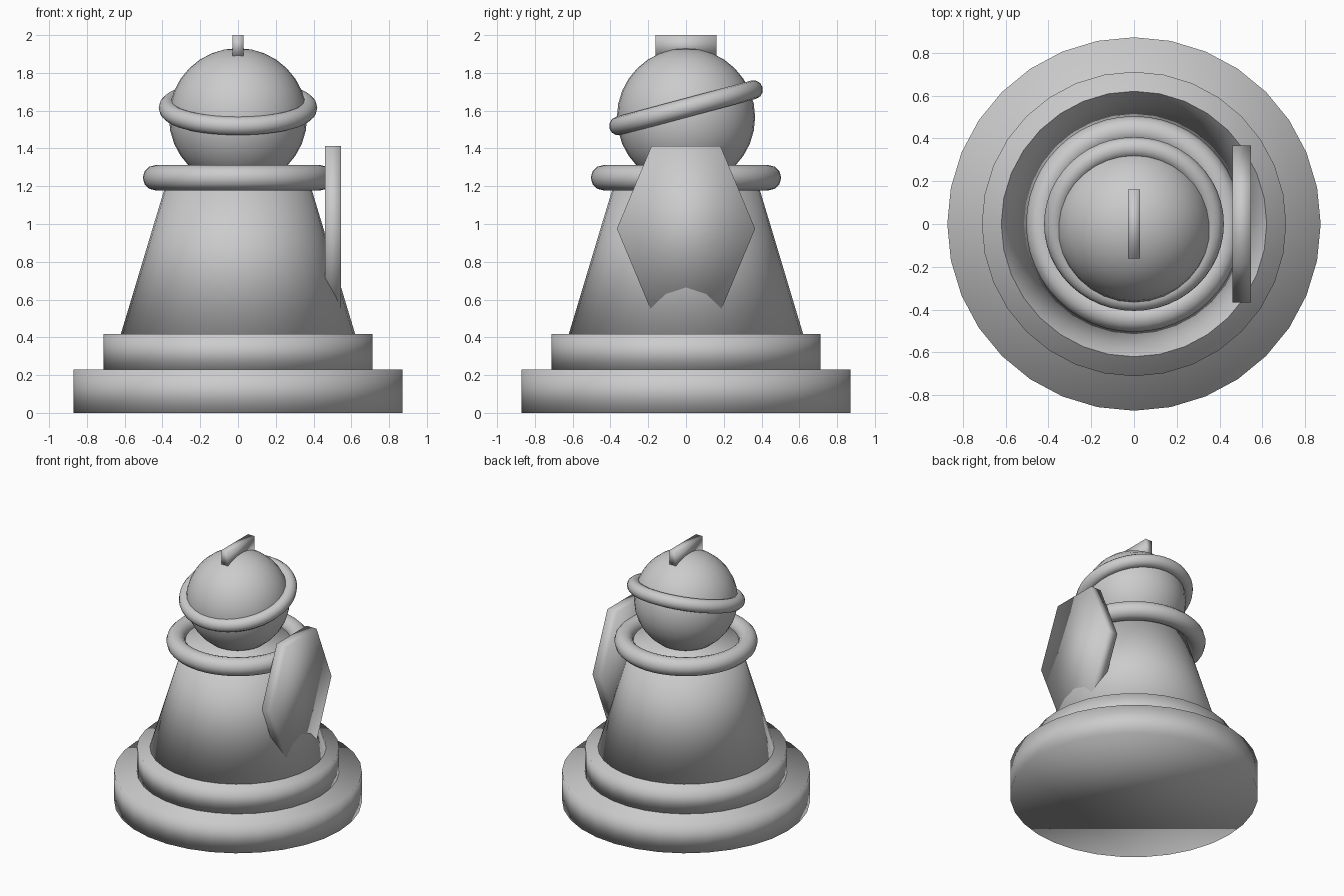
import bpy
from math import radians

if "Cube" in bpy.data.objects:
    bpy.data.objects.remove(bpy.data.objects["Cube"])


def finish(name, scale=(1, 1, 1)):
    obj = bpy.context.object
    obj.name = name
    obj.scale = scale
    bpy.ops.object.transform_apply(location=False, rotation=True, scale=True)
    bpy.ops.object.shade_smooth()
    return obj


def frustum(name, r1, r2, z0, z1):
    bpy.ops.mesh.primitive_cone_add(vertices=32, radius1=r1, radius2=r2,
                                    depth=z1 - z0, location=(0, 0, (z0 + z1) / 2))
    return finish(name)


def ring(name, major, minor, z, tilt=0):
    bpy.ops.mesh.primitive_torus_add(major_radius=major, minor_radius=minor,
                                     major_segments=48, minor_segments=12,
                                     location=(0, 0, z), rotation=(radians(tilt), 0, 0))
    return finish(name)


# Stepped base and tapered body
frustum("base_lower", 0.872, 0.872, 0.0, 0.23)
frustum("base_upper", 0.711, 0.711, 0.23, 0.418)
frustum("body", 0.62, 0.37, 0.418, 1.25)

# Collar, head and tilted helmet rim
ring("collar", 0.437, 0.067, 1.245)
bpy.ops.mesh.primitive_uv_sphere_add(segments=32, ring_count=16, radius=0.366,
                                     location=(0, 0, 1.565))
finish("head")
ring("helmet_rim", 0.37, 0.05, 1.615, tilt=15)

# Crest fin on top of the helmet
bpy.ops.mesh.primitive_cube_add(size=1, location=(0, 0, 1.945))
finish("crest", (0.056, 0.324, 0.11))

# Hexagonal shield at the right side, stretched vertically
bpy.ops.mesh.primitive_cylinder_add(vertices=6, radius=1, depth=1,
                                    location=(0.503, 0, 0.975),
                                    rotation=(0, radians(90), 0))
shield = bpy.context.object
# corners point along y, flat edges face up and down
shield.rotation_euler = (0, 0, 0)
finish("shield", (0.437 / 0.866, 0.366, 0.086))
shield.rotation_euler = (0, radians(90), 0)
bpy.ops.object.transform_apply(location=False, rotation=True, scale=False)
